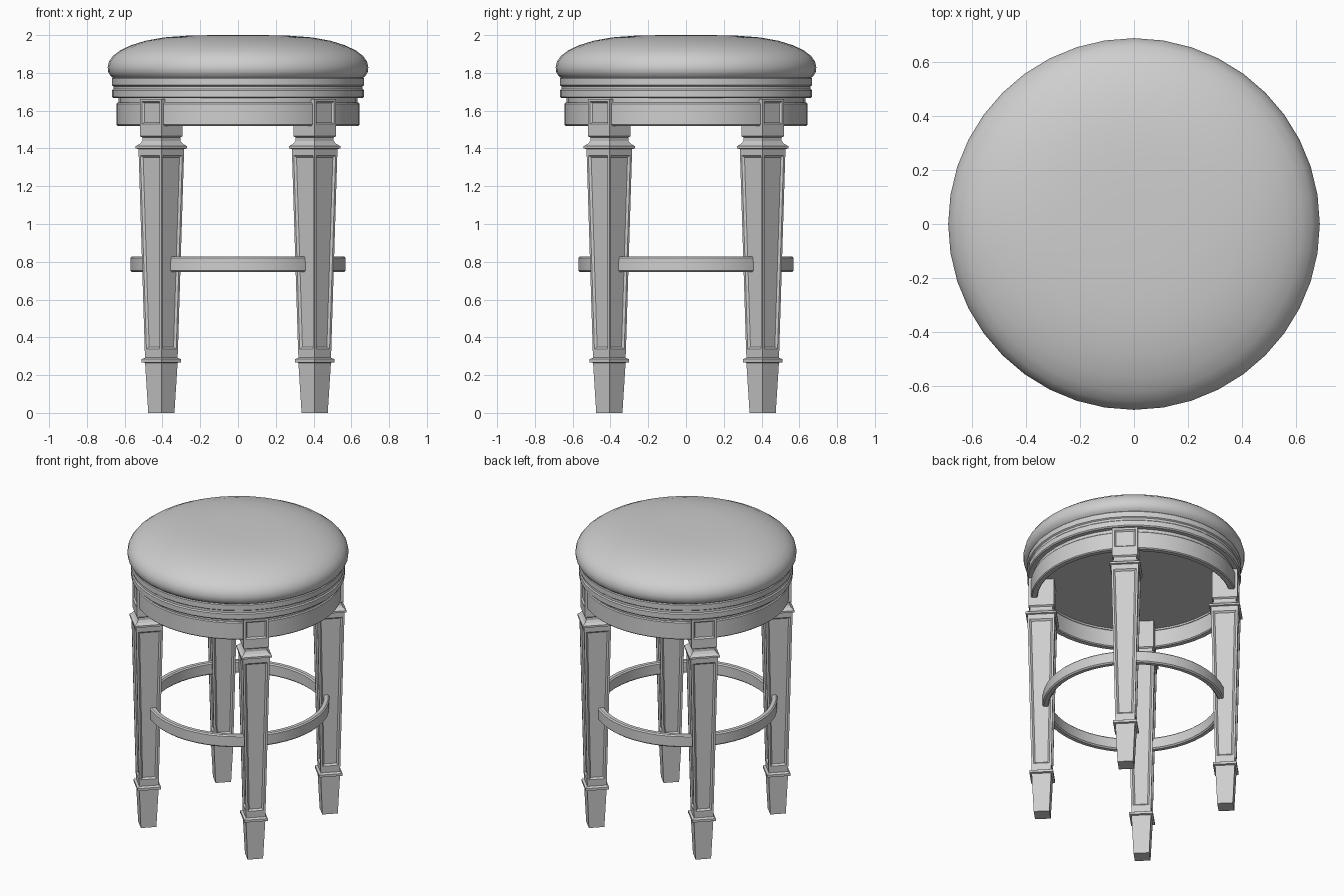
import bpy, bmesh, math
from mathutils import Matrix, Vector

cube = bpy.data.objects.get("Cube")
if cube:
    bpy.data.objects.remove(cube, do_unlink=True)

# One plain grey for the whole stool
grey = bpy.data.materials.new("plain_grey")
grey.use_nodes = True
colour = (0.62, 0.62, 0.62, 1)
grey.diffuse_color = colour
grey.node_tree.nodes["Principled BSDF"].inputs["Base Color"].default_value = colour


def finish(name, bm, smooth=False):
    bmesh.ops.recalc_face_normals(bm, faces=bm.faces)
    mesh = bpy.data.meshes.new(name)
    bm.to_mesh(mesh)
    bm.free()
    mesh.materials.append(grey)
    obj = bpy.data.objects.new(name, mesh)
    bpy.context.collection.objects.link(obj)
    if smooth:
        bpy.ops.object.select_all(action='DESELECT')
        obj.select_set(True)
        bpy.context.view_layer.objects.active = obj
        bpy.ops.object.shade_smooth_by_angle(angle=math.radians(32))
    return obj


def lathe(name, profile, closed=False, steps=40):
    """Spin a (radius, height) profile around the z axis."""
    bm = bmesh.new()
    verts = [bm.verts.new((r, 0, z)) for r, z in profile]
    edges = [bm.edges.new(pair) for pair in zip(verts, verts[1:])]
    if closed:
        edges.append(bm.edges.new((verts[-1], verts[0])))
    bmesh.ops.spin(bm, geom=verts + edges, cent=(0, 0, 0), axis=(0, 0, 1),
                   angle=math.tau, steps=steps, use_merge=True)
    bmesh.ops.remove_doubles(bm, verts=bm.verts, dist=0.0001)
    return finish(name, bm, smooth=True)


def band(name, inner, outer, low, high, chamfer):
    """Flat hoop with softened outer and inner edges."""
    c = chamfer
    lathe(name, [(inner + c, low), (outer - c, low), (outer, low + c),
                 (outer, high - c), (outer - c, high), (inner + c, high),
                 (inner, high - c), (inner, low + c)], closed=True, steps=48)


def square_loft(bm, sections):
    """Stack square sections (height, half width); returns side faces per layer."""
    rings = [[bm.verts.new((x * h, y * h, z)) for x, y in
              ((1, -1), (1, 1), (-1, 1), (-1, -1))] for z, h in sections]
    layers = []
    for a, b in zip(rings, rings[1:]):
        layers.append([bm.faces.new((a[i], a[(i + 1) % 4], b[(i + 1) % 4], b[i]))
                       for i in range(4)])
    bm.faces.new(rings[0][::-1])
    bm.faces.new(rings[-1])
    return layers


def sink_panel(bm, faces, margin, slope, depth):
    """Recess a framed panel into each face."""
    bm.normal_update()
    bmesh.ops.inset_individual(bm, faces=faces, thickness=margin)
    bmesh.ops.inset_individual(bm, faces=faces, thickness=slope, depth=-depth)


# Padded seat and the turned rim below it
lathe("seat_cushion", [(0, 1.77), (0.655, 1.77), (0.676, 1.785), (0.687, 1.805),
                       (0.69, 1.83), (0.683, 1.86), (0.662, 1.89), (0.625, 1.918),
                       (0.57, 1.945), (0.49, 1.97), (0.39, 1.988), (0.27, 1.997),
                       (0.13, 2.0), (0, 2.0)])
lathe("seat_rim", [(0, 1.666), (0.66, 1.666), (0.667, 1.673), (0.667, 1.707),
                   (0.66, 1.714), (0.66, 1.729), (0.668, 1.735), (0.668, 1.77),
                   (0.66, 1.778), (0, 1.778)])
lathe("swivel_plate", [(0, 1.65), (0.6, 1.65), (0.6, 1.638), (0.632, 1.638),
                       (0.632, 1.668), (0, 1.668)])

# Hoops joining the legs
band("apron", 0.602, 0.643, 1.52, 1.642, 0.006)
band("foot_ring", 0.53, 0.57, 0.745, 0.828, 0.008)

# Four tapered legs turned to face outward on the diagonals
for index, side in enumerate(("back_left", "back_right", "front_right", "front_left")):
    angle = math.radians(45 + 90 * index)
    place = (Matrix.Rotation(angle, 4, 'Z')
             @ Matrix.Translation(Vector((0.574, 0, 0))))

    bm = bmesh.new()
    layers = square_loft(bm, [
        (0, 0.049), (0.265, 0.061), (0.268, 0.074), (0.284, 0.074), (0.292, 0.0605),
        (0.325, 0.062), (1.376, 0.085), (1.397, 0.0855), (1.4, 0.096), (1.412, 0.096),
        (1.425, 0.08), (1.44, 0.071), (1.458, 0.071), (1.465, 0.08)])
    sink_panel(bm, layers[5], 0.018, 0.015, 0.01)
    bm.transform(place)
    finish(side + "_leg", bm)

    bm = bmesh.new()
    block = square_loft(bm, [(1.465, 0.08), (1.515, 0.08), (1.662, 0.08)])
    outer = max(block[1], key=lambda f: f.calc_center_median().x)
    sink_panel(bm, [outer], 0.02, 0.012, 0.01)
    bm.transform(place)
    finish(side + "_leg_block", bm)
